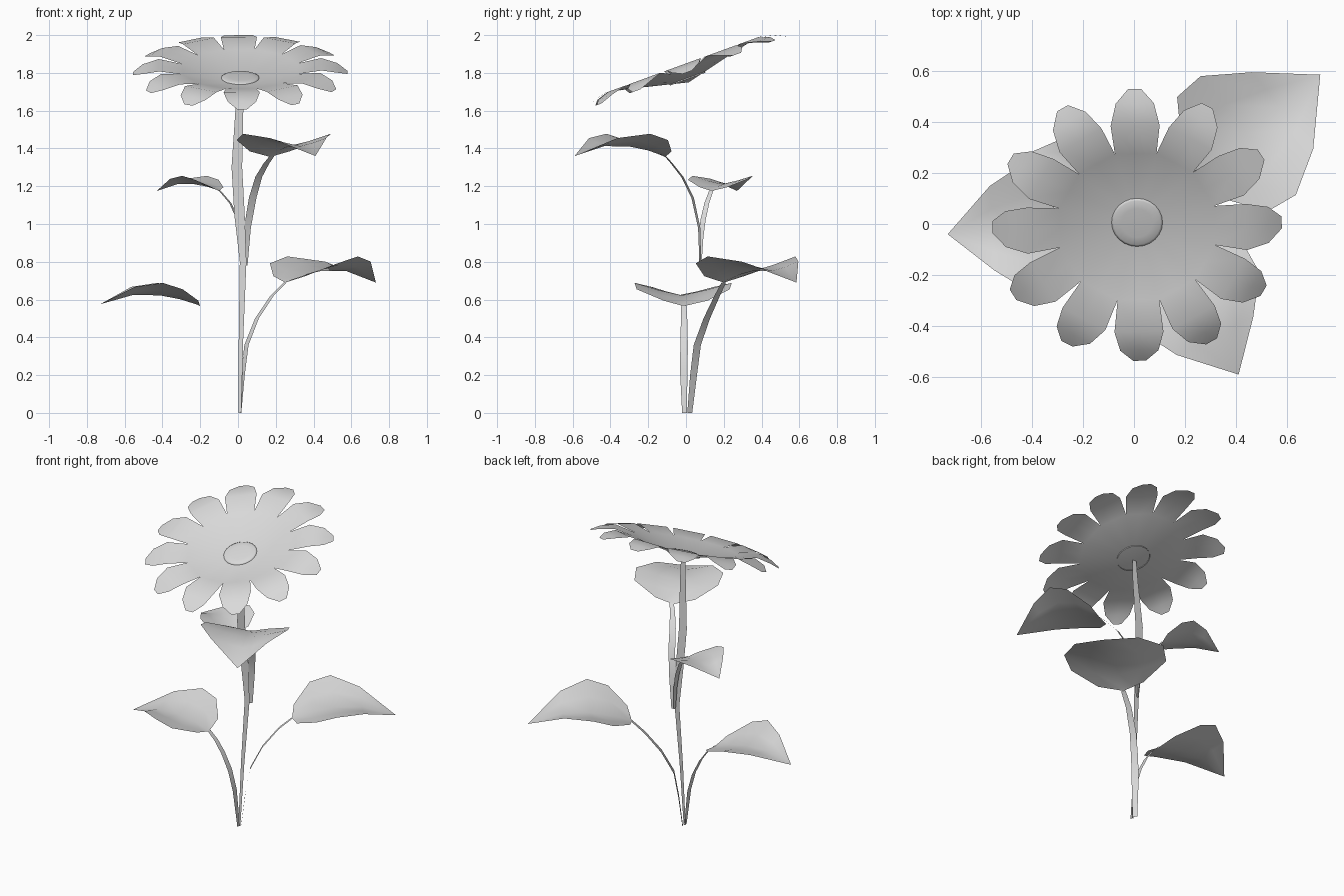
import bpy, bmesh, math
from mathutils import Matrix, Vector

cube = bpy.data.objects.get("Cube")
if cube:
    bpy.data.objects.remove(cube, do_unlink=True)

grey = bpy.data.materials.new("plain_grey")
grey.use_nodes = True
grey.diffuse_color = (0.7, 0.7, 0.7, 1)
grey.node_tree.nodes["Principled BSDF"].inputs["Base Color"].default_value = (0.7, 0.7, 0.7, 1)

# Flower head tilts toward the front
HEAD = Matrix.Translation((0.012, 0.015, 1.75)) @ Matrix.Rotation(math.radians(20), 4, 'X')


def finish(name, bm, matrix=None):
    bmesh.ops.remove_doubles(bm, verts=bm.verts, dist=0.0005)
    if matrix:
        bm.transform(matrix)
    mesh = bpy.data.meshes.new(name)
    bm.to_mesh(mesh)
    bm.free()
    mesh.materials.append(grey)
    mesh.shade_smooth()
    obj = bpy.data.objects.new(name, mesh)
    bpy.context.collection.objects.link(obj)


def loft(bm, rows):
    """Join rows of equal length; repeated points collapse to triangles."""
    for a, b in zip(rows, rows[1:]):
        for i in range(len(a) - 1):
            quad = []
            for p in (a[i], a[i + 1], b[i + 1], b[i]):
                p = Vector(p)
                if all((p - q).length > 1e-5 for q in quad):
                    quad.append(p)
            if len(quad) > 2:
                bm.faces.new([bm.verts.new(p) for p in quad])


def ribbon(name, path, widths, across):
    """Flat stem following a path, widened along one horizontal direction."""
    across = Vector(across).normalized()
    bm = bmesh.new()
    rows = [(Vector(p) - across * w / 2, Vector(p) + across * w / 2)
            for p, w in zip(path, widths)]
    loft(bm, rows)
    finish(name, bm)


def leaf(name, base, tip):
    """Arched leaf folded upward along its midrib."""
    base, tip = Vector(base), Vector(tip)
    axis = tip - base
    size = axis.length
    side = Vector((-axis.y, axis.x, 0)).normalized()
    up = Vector((0, 0, size))
    # along, left width, right width, midrib arch, edge rise (relative to length)
    stations = [(0, 0, 0, 0, 0), (0.03, 0.2, 0.24, 0.015, 0.04),
                (0.2, 0.46, 0.47, 0.065, 0.1), (0.4, 0.47, 0.5, 0.1, 0.125),
                (0.67, 0.285, 0.34, 0.1, 0.08), (1, 0, 0, 0, 0)]
    rows = []
    for t, left, right, arch, rise in stations:
        mid = base + axis * t + up * arch
        rows.append([mid + side * size * s * (left if s > 0 else right)
                     + up * rise * abs(s) ** 1.2 for s in (1, 0.5, 0, -0.5, -1)])
    bm = bmesh.new()
    loft(bm, rows)
    finish(name, bm)


# Petals: a shallow cone whose rim runs out into twelve drooping petals
bm = bmesh.new()
notch = 0.315
petal_rows = [(0, 0, 0), (notch * math.cos(math.pi / 12), notch * math.sin(math.pi / 12), 0.075),
              (0.43, 0.096, 0.099), (0.515, 0.075, 0.078), (0.567, 0.025, 0.053)]
for k in range(12):
    turn = Matrix.Rotation(math.radians(30 * k + 1), 3, 'Z')
    loft(bm, [[turn @ Vector((r, hw * s, h)) for s in (-1, 0, 1)] for r, hw, h in petal_rows])
finish("petals", bm, HEAD)

# Flower centre: thin low dome with a short rim
bm = bmesh.new()
profile = [(0, 0.034), (0.06, 0.033), (0.092, 0.031), (0.1, 0.027), (0.1, 0.018)]
loft(bm, [[(r * math.cos(a), r * math.sin(a), h)
           for a in (math.tau * i / 24 for i in range(25))] for r, h in profile])
finish("flower_centre", bm, HEAD)

# Main stem
ribbon("main_stem",
       [(0.01, 0, 0), (0.016, 0.025, 0.4), (0.027, 0.055, 0.8), (0.008, 0.055, 1.05),
        (-0.006, 0.04, 1.3), (0.007, 0.022, 1.6), (0.01, 0.015, 1.75)],
       [0.014, 0.024, 0.035, 0.055, 0.056, 0.042, 0.03], (1, 0, 0))

# Leaf stems
ribbon("left_lower_leaf_stem",
       [(0.01, 0.02, 0), (0.025, 0.04, 0.2), (0.045, 0.06, 0.36),
        (0.1, 0.11, 0.5), (0.18, 0.165, 0.62), (0.25, 0.2, 0.69)],
       [0.03, 0.042, 0.044, 0.04, 0.034, 0.028], (-0.5, 0.86, 0))
ribbon("right_lower_leaf_stem",
       [(0.01, -0.008, 0), (-0.015, -0.012, 0.23), (-0.05, -0.01, 0.35),
        (-0.1, -0.01, 0.45), (-0.15, -0.01, 0.52), (-0.2, -0.012, 0.57)],
       [0.025, 0.04, 0.04, 0.036, 0.032, 0.026], (0, 1, 0))
ribbon("left_upper_leaf_stem",
       [(0.04, 0.075, 0.78), (0.05, 0.07, 0.98), (0.078, 0.035, 1.14),
        (0.11, -0.02, 1.25), (0.15, -0.075, 1.32), (0.18, -0.11, 1.36)],
       [0.022, 0.038, 0.042, 0.038, 0.032, 0.026], (0.9, 0.3, 0))
ribbon("right_upper_leaf_stem",
       [(0.03, 0.075, 0.78), (0.02, 0.08, 0.93), (0, 0.09, 1.02),
        (-0.04, 0.11, 1.11), (-0.1, 0.135, 1.18)],
       [0.015, 0.026, 0.03, 0.028, 0.024], (0.39, 0.92, 0))

# Leaves
leaf("left_lower_leaf", (0.25, 0.2, 0.69), (0.73, 0.585, 0.69))
leaf("right_lower_leaf", (-0.2, -0.012, 0.565), (-0.73, -0.04, 0.575))
leaf("left_upper_leaf", (0.17, -0.11, 1.355), (0.41, -0.59, 1.36))
leaf("right_upper_leaf", (-0.1, 0.135, 1.175), (-0.43, 0.27, 1.175))
